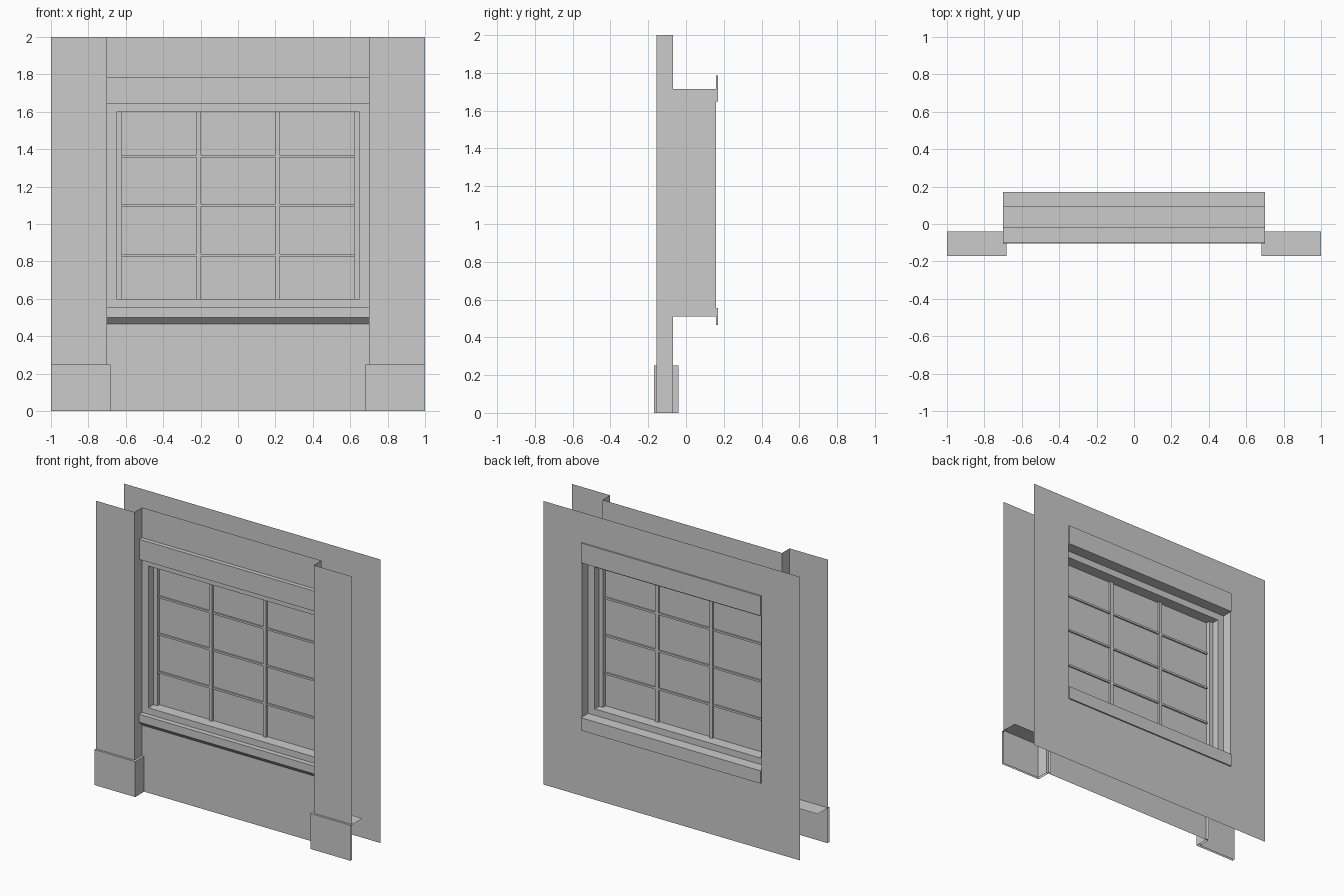
import bpy

if "Cube" in bpy.data.objects:
    bpy.data.objects.remove(bpy.data.objects["Cube"])

WALL_F, WALL_B = -0.07, 0.16      # front and back wall planes
PIL_Y = -0.155                    # pilaster face
FRAME_B = 0.09                    # back face of window frame


def add_mesh(name, verts, faces):
    me = bpy.data.meshes.new(name)
    me.from_pydata(verts, [], faces)
    me.update()
    ob = bpy.data.objects.new(name, me)
    bpy.context.collection.objects.link(ob)
    return ob


def rect(x, z0, z1, y):
    """Corner loop of a centred rectangle in the xz plane, facing -y."""
    return [(-x, y, z0), (x, y, z0), (x, y, z1), (-x, y, z1)]


def ring(name, a, b, flip=False):
    """Band of four quads between two rectangular loops."""
    faces = [(i, (i + 1) % 4, (i + 1) % 4 + 4, i + 4) for i in range(4)]
    if flip:
        faces = [f[::-1] for f in faces]
    return add_mesh(name, a + b, faces)


def box(name, x0, x1, y0, y1, z0, z1):
    v = [(x, y, z) for x in (x0, x1) for y in (y0, y1) for z in (z0, z1)]
    f = [(0, 1, 3, 2), (4, 6, 7, 5), (0, 4, 5, 1), (2, 3, 7, 6), (0, 2, 6, 4), (1, 5, 7, 3)]
    return add_mesh(name, v, f)


def trim(name, profile, half=0.7):
    """Sweep a closed (y, z) profile along x, ends open."""
    n = len(profile)
    v = [(-half, y, z) for y, z in profile] + [(half, y, z) for y, z in profile]
    return add_mesh(name, v, [(i, i + n, (i + 1) % n + n, (i + 1) % n) for i in range(n)])


def mirror_x(ob):
    ob.modifiers.new("mirror", 'MIRROR').use_mirror_merge = False


# Wall sheets with their window openings
ring("front_wall", rect(0.7, 0, 2, WALL_F), rect(0.65, 0.6, 1.6, WALL_F))
ring("back_wall", rect(1, 0, 2, WALL_B), rect(0.7, 0.51, 1.715, WALL_B), flip=True)

# Lining of the wall opening and the recessed window frame
ring("opening_lining", rect(0.7, 0.51, 1.715, WALL_F), rect(0.7, 0.51, 1.715, WALL_B), flip=True)
ring("frame_back", rect(0.7, 0.51, 1.715, FRAME_B), rect(0.65, 0.6, 1.6, FRAME_B), flip=True)
ring("frame_reveal", rect(0.65, 0.6, 1.6, WALL_F), rect(0.65, 0.6, 1.6, FRAME_B), flip=True)

# Pilasters: face and inner return, open at the outer end
pil = add_mesh("pilaster",
               [(x, y, z) for z in (0, 2) for x, y in ((1, PIL_Y), (0.7, PIL_Y), (0.7, WALL_F))],
               [(0, 3, 4, 1), (1, 4, 5, 2)])
mirror_x(pil)

# Pilaster bases: face, inner return and top
base = add_mesh("pilaster_base",
                [(x, y, z) for z in (0, 0.25)
                 for x, y in ((1, -0.17), (0.683, -0.17), (0.683, -0.04), (1, -0.04))],
                [(0, 4, 5, 1), (1, 5, 6, 2), (4, 7, 6, 5)])
mirror_x(base)

# Lintels and sills
trim("front_lintel", [(-0.1, 1.645), (-0.1, 1.787), (-0.015, 1.787), (-0.015, 1.645)])
trim("front_sill", [(-0.07, 0.465), (-0.105, 0.5), (-0.105, 0.555), (-0.015, 0.555), (-0.015, 0.465)])
for name, z0, z1 in (("back_lintel", 1.648, 1.787), ("back_sill", 0.465, 0.555)):
    trim(name, [(FRAME_B, z0), (FRAME_B, z1), (0.17, z1), (0.17, z0)])
    cap = add_mesh(name + "_end", [(0.7, WALL_B, z0), (0.7, 0.17, z0), (0.7, 0.17, z1), (0.7, WALL_B, z1)],
                   [(0, 1, 2, 3)])
    mirror_x(cap)

# Glazing: pane, side stiles and glazing bars
add_mesh("glass", rect(0.65, 0.6, 1.6, 0.01), [(0, 1, 2, 3)])
mirror_x(box("sash_stile", 0.62, 0.65, -0.012, 0.04, 0.6, 1.6))
mirror_x(box("vertical_bar", 0.199, 0.223, -0.005, 0.025, 0.6, 1.6))
for i, z in enumerate((0.832, 1.1, 1.363)):
    box(f"horizontal_bar_{i + 1}", -0.62, 0.62, 0, 0.02, z - 0.007, z + 0.007)
